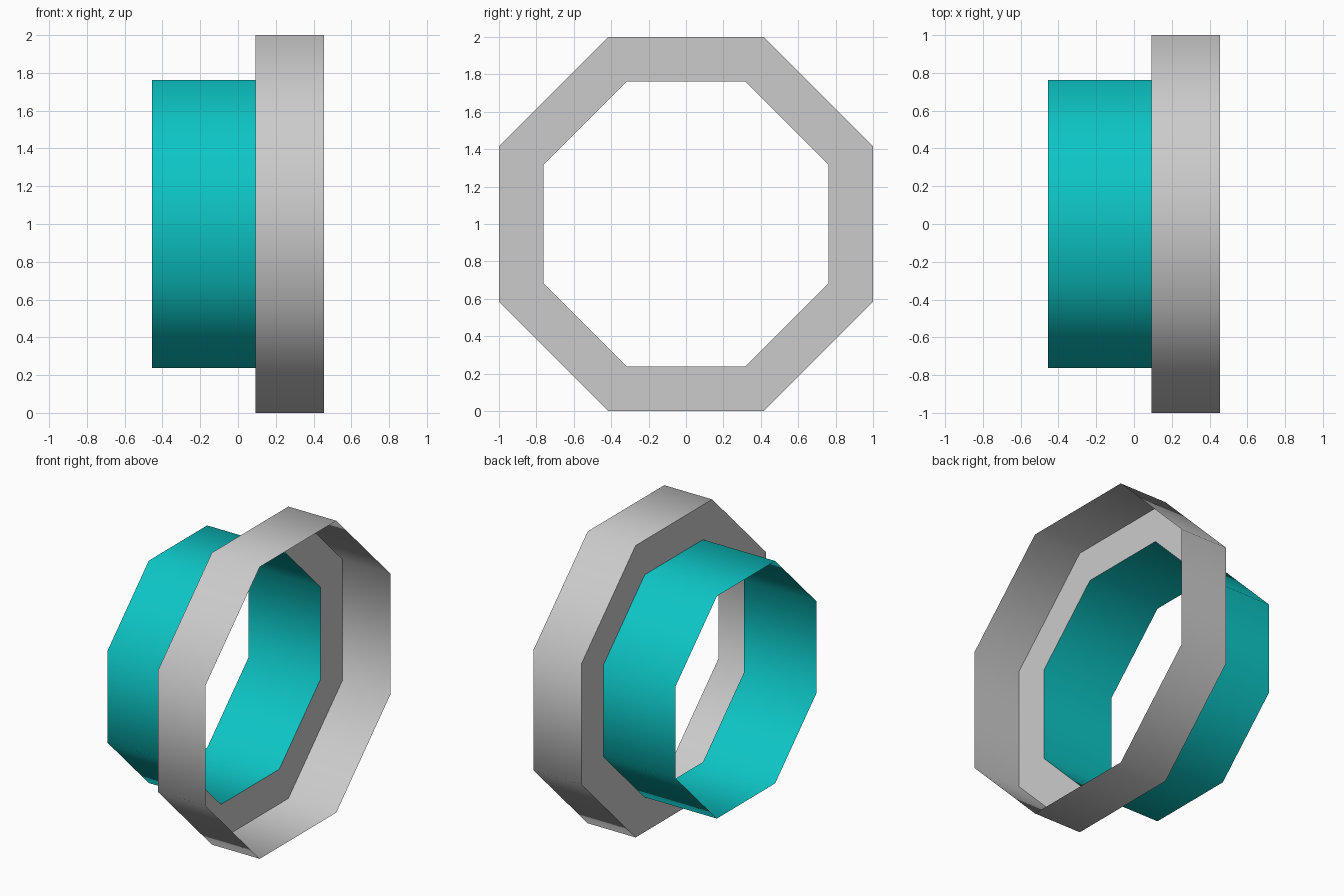
import bpy, bmesh, math

if "Cube" in bpy.data.objects:
    bpy.data.objects.remove(bpy.data.objects["Cube"])

SIDES = 8


def octagon_shell(name, profile, color=None):
    """Sweep an (x, flat-to-centre radius) profile around the x axis as an open sheet."""
    bm = bmesh.new()
    rings = []
    for x, apothem in profile:
        r = apothem / math.cos(math.pi / SIDES)
        ring = []
        for i in range(SIDES):
            a = 2 * math.pi * (i + 0.5) / SIDES
            ring.append(bm.verts.new((x, r * math.cos(a), 1 + r * math.sin(a))))
        rings.append(ring)
    for a, b in zip(rings, rings[1:]):
        for i in range(SIDES):
            j = (i + 1) % SIDES
            bm.faces.new((a[i], a[j], b[j], b[i]))
    bm.normal_update()
    # Outer walls face away from the axis
    wall = bm.faces[:][-1]
    c = wall.calc_center_median()
    if wall.normal.y * c.y + wall.normal.z * (c.z - 1) < 0:
        bmesh.ops.reverse_faces(bm, faces=bm.faces[:])
    mesh = bpy.data.meshes.new(name)
    bm.to_mesh(mesh)
    bm.free()
    obj = bpy.data.objects.new(name, mesh)
    bpy.context.collection.objects.link(obj)
    if color:
        mat = bpy.data.materials.new(name + "_color")
        mat.diffuse_color = color
        mat.use_nodes = True
        mat.node_tree.nodes["Principled BSDF"].inputs["Base Color"].default_value = mat.diffuse_color
        mesh.materials.append(mat)
    # Smooth around the octagon, sharp at the flange corner
    bpy.ops.object.select_all(action='DESELECT')
    obj.select_set(True)
    bpy.context.view_layer.objects.active = obj
    bpy.ops.object.shade_smooth_by_angle(angle=math.radians(60))
    return obj


# Narrow teal tube
octagon_shell("sleeve", [(-0.455, 0.762), (0.092, 0.762)], (0.004, 0.56, 0.56, 1))

# Wide grey rim with the flat step that joins it to the sleeve
octagon_shell("collar", [(0.092, 0.762), (0.092, 1.0), (0.455, 1.0)])
